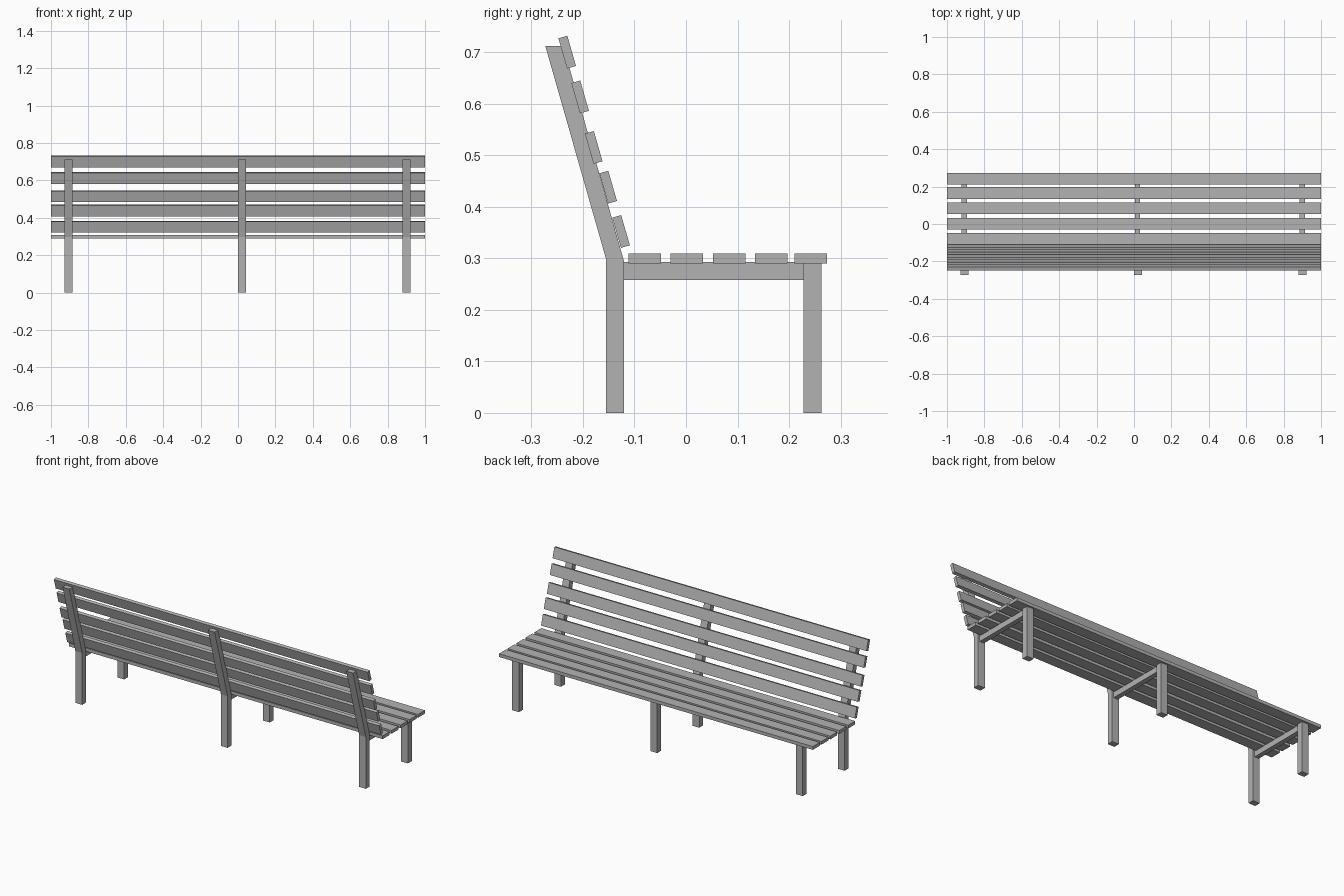
import bpy
import bmesh
from math import radians
from mathutils import Vector

cube = bpy.data.objects.get("Cube")
if cube:
    bpy.data.objects.remove(cube, do_unlink=True)

grey = bpy.data.materials.new("plain_grey")
grey.use_nodes = True
COLOUR = (0.45, 0.45, 0.45, 1)
grey.diffuse_color = COLOUR
grey.node_tree.nodes["Principled BSDF"].inputs["Base Color"].default_value = COLOUR


def extrude_profile(name, points, x, width):
    """Extrude a (y, z) outline along x, centred on x."""
    bm = bmesh.new()
    face = bm.faces.new([bm.verts.new((x - width / 2, y, z)) for y, z in points])
    result = bmesh.ops.extrude_face_region(bm, geom=[face])
    moved = [v for v in result["geom"] if isinstance(v, bmesh.types.BMVert)]
    bmesh.ops.translate(bm, verts=moved, vec=Vector((width, 0, 0)))
    bmesh.ops.recalc_face_normals(bm, faces=bm.faces)
    mesh = bpy.data.meshes.new(name)
    bm.to_mesh(mesh)
    bm.free()
    mesh.materials.append(grey)
    obj = bpy.data.objects.new(name, mesh)
    bpy.context.collection.objects.link(obj)
    return obj


def box(name, x, y, z, width, depth, height, tilt=0):
    """Box centred on (x, y, z), tilted about the x axis."""
    d, h = depth / 2, height / 2
    obj = extrude_profile(name, [(-d, -h), (d, -h), (d, h), (-d, h)], 0, width)
    obj.location = (x, y, z)
    obj.rotation_euler.x = tilt
    return obj


# Three support frames: bent rear post, front leg and seat rail
LEG = 0.043
rear_outline = [(-0.155, 0), (-0.12, 0), (-0.12, 0.293),
                (-0.238, 0.712), (-0.273, 0.712), (-0.155, 0.298)]
for side, x in (("right", -0.906), ("middle", 0.021), ("left", 0.902)):
    extrude_profile(f"rear_post_{side}", rear_outline, x, LEG)
    box(f"front_leg_{side}", x, 0.245, 0.145, LEG, 0.035, 0.29)
    box(f"seat_rail_{side}", x - 0.002, 0.054, 0.2755, 0.028, 0.348, 0.035)

# Seat slats
for i, y in enumerate((-0.08, 0.001, 0.084, 0.165, 0.242)):
    box(f"seat_slat_{i + 1}", 0, y, 0.2995, 2, 0.063, 0.019)

# Backrest slats, leaning with the posts
back = ((-0.126, 0.352), (-0.151, 0.438), (-0.179, 0.515),
        (-0.2055, 0.613), (-0.2305, 0.70))
for i, (y, z) in enumerate(back):
    box(f"back_slat_{i + 1}", 0, y, z, 2, 0.018, 0.061, radians(16))
